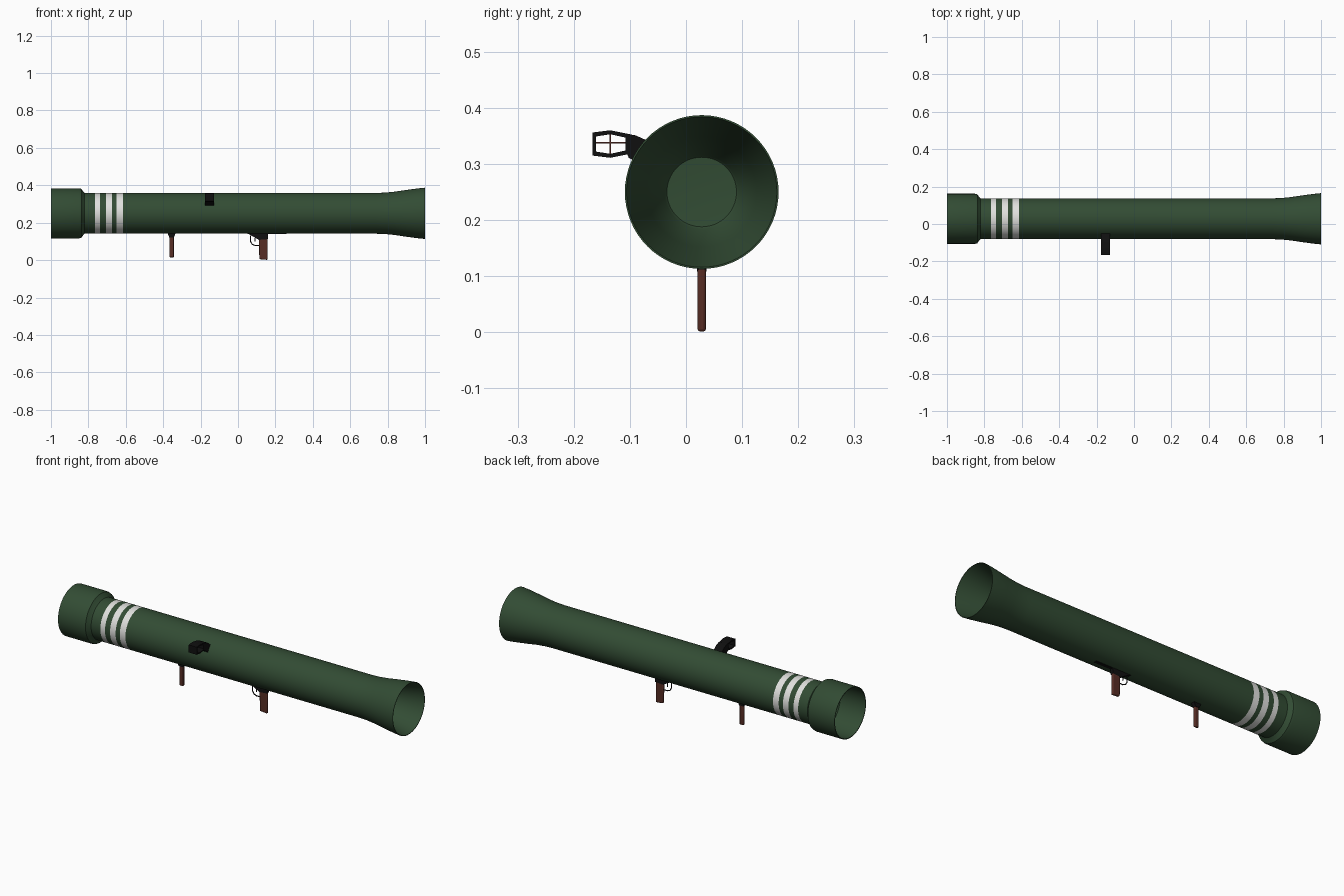
import bpy, bmesh, math
from mathutils import Vector

if "Cube" in bpy.data.objects:
    bpy.data.objects.remove(bpy.data.objects["Cube"])

CY, CZ = 0.028, 0.25          # tube axis


def material(name, rgb):
    m = bpy.data.materials.new(name)
    m.diffuse_color = (*rgb, 1)
    m.use_nodes = True
    m.node_tree.nodes["Principled BSDF"].inputs["Base Color"].default_value = m.diffuse_color
    return m


green = material("dark green", (0.032, 0.072, 0.034))
white = material("stripe white", (0.75, 0.75, 0.73))
black = material("black metal", (0.005, 0.005, 0.005))
brown = material("brown wood", (0.095, 0.026, 0.018))


def finish(name, bm, mats, bevel=0):
    bmesh.ops.recalc_face_normals(bm, faces=bm.faces)
    me = bpy.data.meshes.new(name)
    bm.to_mesh(me)
    bm.free()
    ob = bpy.data.objects.new(name, me)
    bpy.context.collection.objects.link(ob)
    for m in mats:
        me.materials.append(m)
    if bevel:
        mod = ob.modifiers.new("bevel", 'BEVEL')
        mod.width, mod.segments = bevel, 3
    return ob


def prism(name, pts, lo, hi, axis, mat, bevel=0):
    """Extrude a 2D outline: axis 'y' takes (x, z) points, axis 'x' takes (y, z)."""
    bm = bmesh.new()
    place = (lambda a, b, t: (a, t, b)) if axis == 'y' else (lambda a, b, t: (t, a, b))
    f = bm.faces.new([bm.verts.new(place(a, b, lo)) for a, b in pts])
    ext = bmesh.ops.extrude_face_region(bm, geom=[f])
    move = Vector(place(0, 0, hi - lo))
    for v in ext["geom"]:
        if isinstance(v, bmesh.types.BMVert):
            v.co += move
    return finish(name, bm, [mat], bevel)


def rect(a0, a1, b0, b1):
    return [(a0, b0), (a1, b0), (a1, b1), (a0, b1)]


# Launch tube: one lathed wall, outside then inside, with painted bands
stripes = [(-0.765, -0.737), (-0.707, -0.674), (-0.649, -0.615)]
outer = [(-1, 0.134), (-0.85, 0.134), (-0.838, 0.131), (-0.828, 0.117), (-0.82, 0.109)]
outer += [(x, 0.109) for s in stripes for x in s]
outer += [(0.74, 0.109), (0.79, 0.111), (0.84, 0.116), (0.90, 0.125), (0.96, 0.133), (1, 0.137)]
inner = [(1, 0.134), (0.85, 0.098), (0.70, 0.066), (0.695, 0.062), (0.69, 0)]
rear = [(-0.72, 0), (-0.72, 0.105), (-0.83, 0.105), (-0.85, 0.130), (-1, 0.130)]
N = 64
bm = bmesh.new()
rings = []
for x, r in rear + outer + inner:
    n = N if r else 1
    rings.append([bm.verts.new((x, CY + r * math.cos(2 * math.pi * i / N),
                                CZ + r * math.sin(2 * math.pi * i / N))) for i in range(n)])
for a, b in zip(rings, rings[1:]):
    for i in range(N):
        j = (i + 1) % N
        quad = [a[i % len(a)], a[j % len(a)], b[j % len(b)], b[i % len(b)]]
        f = bm.faces.new(list(dict.fromkeys(quad)))
        x = f.calc_center_median().x
        f.material_index = int(len(a) == len(b) and any(s < x < e for s, e in stripes))
finish("launch_tube", bm, [green, white])

# Grips and their brackets
prism("front_grip", rect(-0.367, -0.343, 0.015, 0.13), CY - 0.007, CY + 0.007, 'y', brown, 0.004)
prism("front_bracket", [(-0.378, 0.15), (-0.372, 0.132), (-0.367, 0.12), (-0.343, 0.12),
                        (-0.338, 0.132), (-0.332, 0.15)], CY - 0.01, CY + 0.01, 'y', black)
prism("rear_grip", [(0.114, 0.005), (0.158, 0.001), (0.158, 0.12), (0.112, 0.12)],
      CY - 0.0075, CY + 0.0075, 'y', brown, 0.005)
prism("rear_bracket", [(0.055, 0.15), (0.06, 0.138), (0.112, 0.108), (0.159, 0.112),
                       (0.161, 0.15)], CY - 0.0085, CY + 0.0085, 'y', black)
prism("mount_plate", rect(0.05, 0.26, 0.139, 0.15), CY - 0.0085, CY + 0.0085, 'y', black)


# Trigger guard and trigger as thin wires
def wire(name, pts, radius, mat):
    cu = bpy.data.curves.new(name, 'CURVE')
    cu.dimensions = '3D'
    cu.bevel_depth, cu.bevel_resolution = radius, 2
    cu.use_fill_caps = True
    sp = cu.splines.new('POLY')
    sp.points.add(len(pts) - 1)
    for p, (x, z) in zip(sp.points, pts):
        p.co = (x, CY, z, 1)
    cu.materials.append(mat)
    ob = bpy.data.objects.new(name, cu)
    bpy.context.collection.objects.link(ob)


wire("trigger_guard", [(0.072, 0.14), (0.066, 0.122), (0.067, 0.1), (0.076, 0.084),
                       (0.092, 0.078), (0.116, 0.079)], 0.0028, black)
wire("trigger", [(0.094, 0.125), (0.09, 0.11), (0.092, 0.1)], 0.0025, black)

# Sight: hollow frame, arm to the tube and crosshair
X0, X1 = -0.177, -0.129
out = [(-0.167, 0.315), (-0.135, 0.311), (-0.1, 0.318),
       (-0.1, 0.353), (-0.135, 0.360), (-0.167, 0.356)]
hole = [(-0.160, 0.322), (-0.135, 0.318), (-0.108, 0.324),
        (-0.108, 0.347), (-0.135, 0.353), (-0.160, 0.349)]
bm = bmesh.new()
loops = [[bm.verts.new((x, y, z)) for y, z in pts]
         for pts, x in ((out, X0), (out, X1), (hole, X1), (hole, X0))]
for k in range(4):
    a, b = loops[k], loops[(k + 1) % 4]
    for i in range(6):
        j = (i + 1) % 6
        bm.faces.new((a[i], a[j], b[j], b[i]))
finish("sight_frame", bm, [black])
prism("sight_arm", [(-0.107, 0.354), (-0.09, 0.351), (-0.072, 0.343), (-0.04, 0.315), (-0.05, 0.29),
                    (-0.074, 0.293), (-0.09, 0.305), (-0.102, 0.311), (-0.107, 0.322)],
      X0, X1, 'x', black)
prism("crosshair_upright", rect(-0.1365, -0.1335, 0.315, 0.356), -0.155, -0.151, 'x', brown)
prism("crosshair_level", rect(-0.163, -0.104, 0.3365, 0.3395), -0.155, -0.151, 'x', brown)

# Smooth rounded parts, keep hard edges
bpy.ops.object.select_all(action='DESELECT')
for ob in bpy.context.collection.objects:
    if ob.type == 'MESH':
        ob.select_set(True)
        bpy.context.view_layer.objects.active = ob
bpy.ops.object.shade_smooth_by_angle(angle=math.radians(30))
